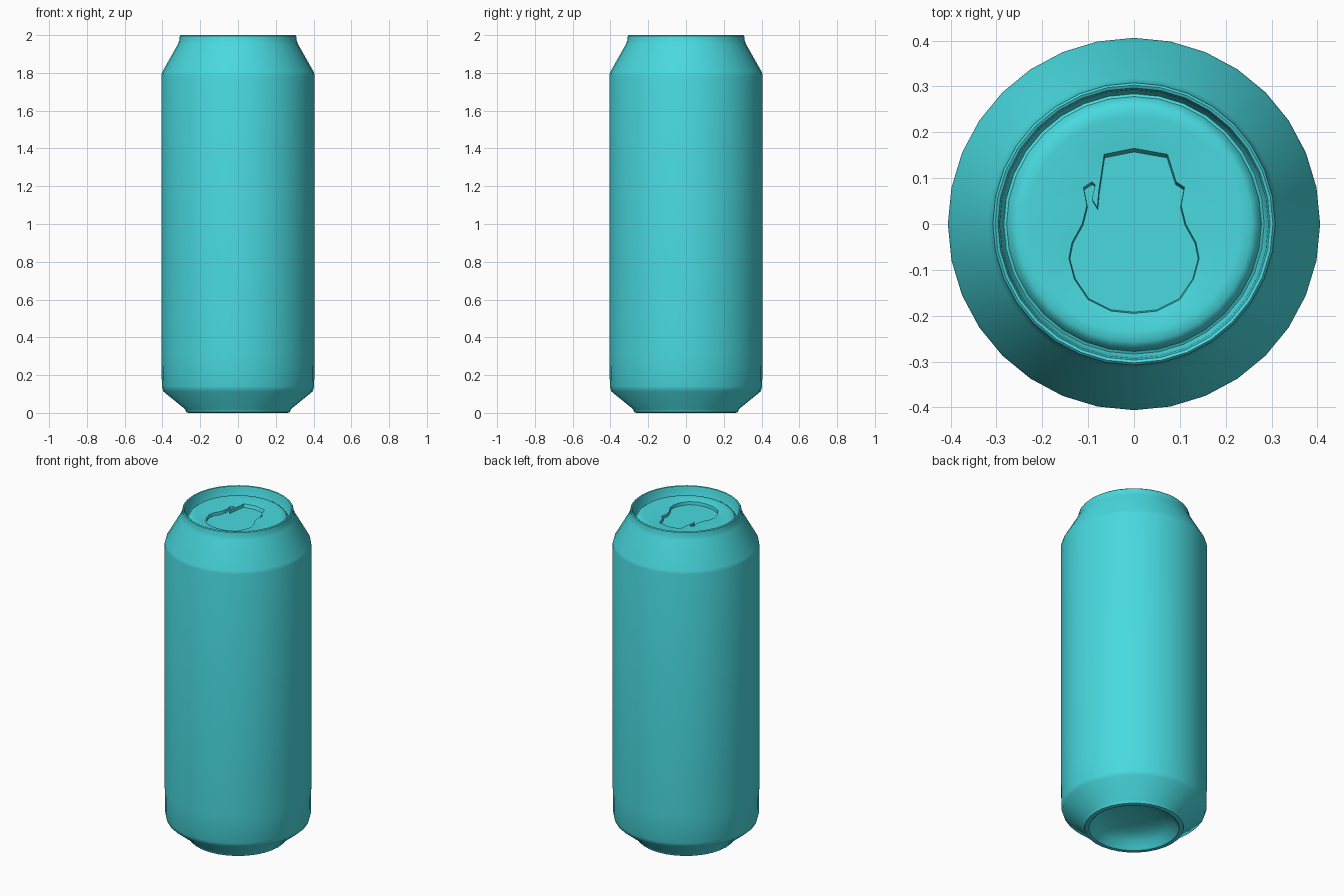
import bpy, bmesh, math

if "Cube" in bpy.data.objects:
    bpy.data.objects.remove(bpy.data.objects["Cube"])

SEG = 32
teal = bpy.data.materials.new("teal_metal")
teal.diffuse_color = (0.065, 0.70, 0.74, 1)
teal.use_nodes = True
teal.node_tree.nodes["Principled BSDF"].inputs["Base Color"].default_value = teal.diffuse_color


def ring(bm, r, z):
    return [bm.verts.new((r * math.cos(2 * math.pi * i / SEG),
                          r * math.sin(2 * math.pi * i / SEG), z)) for i in range(SEG)]


def bridge(bm, a, b):
    n = len(a)
    for i in range(n):
        j = (i + 1) % n
        bm.faces.new((a[i], a[j], b[j], b[i]))


def lathe(bm, profile):
    rings = [ring(bm, r, z) for r, z in profile]
    for a, b in zip(rings, rings[1:]):
        bridge(bm, a, b)
    return rings


def finish(bm, name, angle):
    bmesh.ops.recalc_face_normals(bm, faces=bm.faces)
    me = bpy.data.meshes.new(name)
    bm.to_mesh(me)
    bm.free()
    me.materials.append(teal)
    ob = bpy.data.objects.new(name, me)
    bpy.context.collection.objects.link(ob)
    bpy.ops.object.select_all(action='DESELECT')
    ob.select_set(True)
    bpy.context.view_layer.objects.active = ob
    bpy.ops.object.shade_smooth_by_angle(angle=math.radians(angle))
    return ob


bm = bmesh.new()

# lathed shell: bottom dome, foot, wall, shoulder, rim, groove, lid edge
shell = [(0.08, 0.085), (0.16, 0.07), (0.215, 0.045), (0.24, 0.012), (0.25, 0.002),
         (0.262, 0.0), (0.275, 0.004), (0.28, 0.02), (0.395, 0.113), (0.403, 0.14),
         (0.406, 0.3), (0.406, 1.785), (0.402, 1.803), (0.318, 1.952), (0.311, 1.972),
         (0.308, 1.995), (0.303, 2.0), (0.297, 1.997), (0.293, 1.985), (0.289, 1.94),
         (0.284, 1.932), (0.278, 1.935), (0.27, 1.952), (0.258, 1.96), (0.235, 1.962)]
rings = lathe(bm, shell)
bm.faces.new(rings[0])

# lid panel: stamped keyhole-shaped recess with a bent nick on its left side
right = [(0, -0.195), (0.05, -0.19), (0.1, -0.165), (0.13, -0.12), (0.142, -0.075),
         (0.135, -0.04), (0.113, 0.0), (0.103, 0.04), (0.11, 0.08), (0.092, 0.092),
         (0.073, 0.152), (0, 0.165)]
nick = [(-0.065, 0.152), (-0.077, 0.07), (-0.08, 0.035), (-0.092, 0.055), (-0.085, 0.085)]
left = [(-x, y) for x, y in reversed(right[1:-2])]
outline = right + nick + left
edge = [bm.verts.new((x, y, 1.952)) for x, y in outline]
base = [bm.verts.new((x * 0.985, y * 0.97 - 0.003, 1.934)) for x, y in outline]
bridge(bm, edge, base)
floor = bm.faces.new(base)

# sloping panel between the lid edge and the recess
lid = rings[-1]
loops = []
for loop in (lid, edge):
    for i in range(len(loop)):
        loops.append(bm.edges.get((loop[i], loop[(i + 1) % len(loop)])))
bmesh.ops.triangle_fill(bm, use_beauty=True, use_dissolve=False, edges=loops)
bmesh.ops.triangulate(bm, faces=[floor])

finish(bm, "drink_can", 35)
